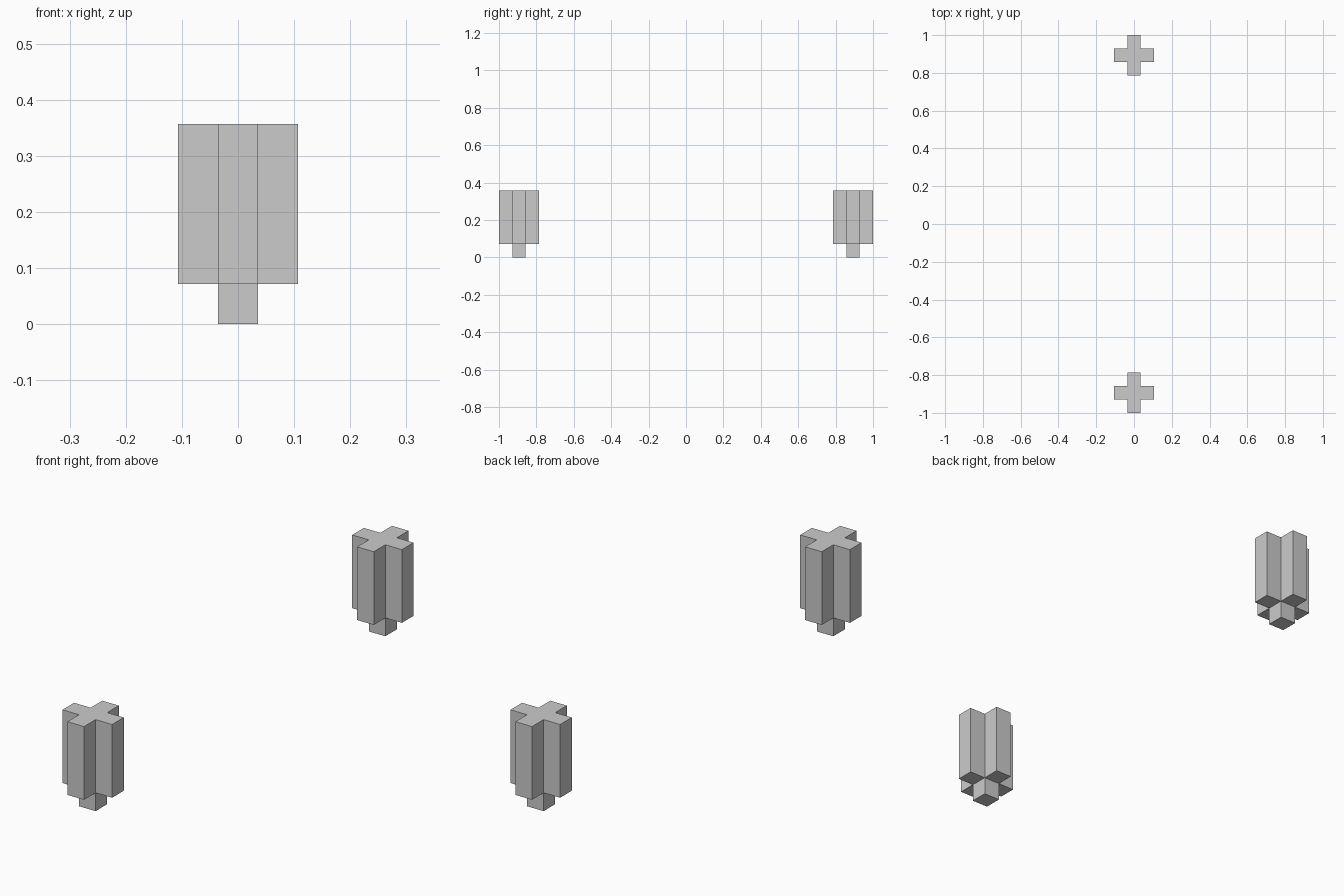
import bpy, bmesh

if "Cube" in bpy.data.objects:
    bpy.data.objects.remove(bpy.data.objects["Cube"])

U = 1 / 14  # one block unit

grey = bpy.data.materials.new("light_grey")
grey.diffuse_color = (0.6, 0.6, 0.6, 1)
grey.use_nodes = True
grey.node_tree.nodes["Principled BSDF"].inputs["Base Color"].default_value = grey.diffuse_color


def prism(name, outline, z0, z1, y):
    """Extrude a flat outline (in block units) from z0 to z1, centred on y."""
    bm = bmesh.new()
    face = bm.faces.new([bm.verts.new((px * U, y + py * U, z0)) for px, py in outline])
    ext = bmesh.ops.extrude_face_region(bm, geom=[face])
    for v in ext["geom"]:
        if isinstance(v, bmesh.types.BMVert):
            v.co.z = z1
    bmesh.ops.recalc_face_normals(bm, faces=bm.faces)
    me = bpy.data.meshes.new(name)
    bm.to_mesh(me)
    bm.free()
    me.materials.append(grey)
    ob = bpy.data.objects.new(name, me)
    bpy.context.collection.objects.link(ob)


a, b = 0.5, 1.5
square = [(-a, -a), (a, -a), (a, a), (-a, a)]
cross = [(-a, -b), (a, -b), (a, -a), (b, -a), (b, a), (a, a),
         (a, b), (-a, b), (-a, a), (-b, a), (-b, -a), (-a, -a)]

# a matching post at the front and at the back
for label, side in (("front", -1), ("back", 1)):
    y = side * (1 - b * U)
    prism(label + "_post_foot", square, 0, U, y)
    prism(label + "_cross_post", cross, U, 5 * U, y)
